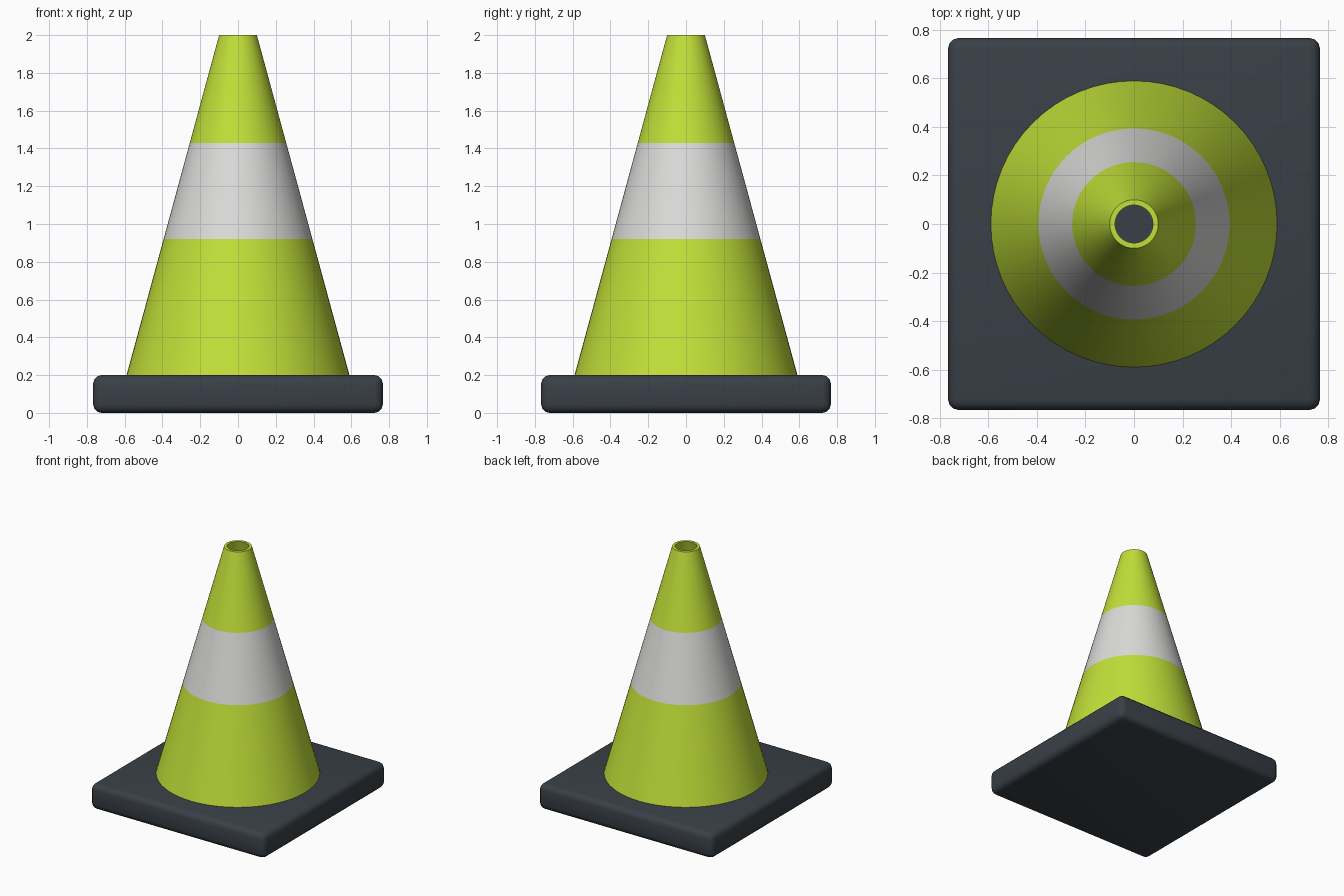
import bpy, bmesh, math

if "Cube" in bpy.data.objects:
    bpy.data.objects.remove(bpy.data.objects["Cube"], do_unlink=True)


def material(name, rgb):
    m = bpy.data.materials.new(name)
    m.use_nodes = True
    m.diffuse_color = (*rgb, 1)
    bsdf = m.node_tree.nodes["Principled BSDF"]
    bsdf.inputs["Base Color"].default_value = (*rgb, 1)
    bsdf.inputs["Roughness"].default_value = 0.6
    return m


lime = material("lime", (0.54, 0.74, 0.04))
white = material("reflective_white", (0.71, 0.72, 0.70))
rubber = material("dark_rubber", (0.041, 0.051, 0.062))

BASE_TOP, TOP = 0.2, 2.0
BAND_LOW, BAND_HIGH = 0.92, 1.43
WALL = 0.022
SIDES = 64


def cone_radius(z):
    return 0.59 + (0.10 - 0.59) * (z - BASE_TOP) / (TOP - BASE_TOP)


def smooth(obj, angle):
    bpy.ops.object.select_all(action="DESELECT")
    obj.select_set(True)
    bpy.context.view_layer.objects.active = obj
    bpy.ops.object.shade_smooth_by_angle(angle=math.radians(angle))


# Square base slab with rounded edges
bpy.ops.mesh.primitive_cube_add(size=1, location=(0, 0, BASE_TOP / 2))
base = bpy.context.object
base.name = "base"
base.scale = (1.534, 1.534, BASE_TOP)
bpy.ops.object.transform_apply(location=False, rotation=False, scale=True)
base.data.materials.append(rubber)
bevel = base.modifiers.new("rounded_edges", "BEVEL")
bevel.width = 0.045
bevel.segments = 3
bpy.ops.object.modifier_apply(modifier=bevel.name)
smooth(base, 35)

# Hollow cone: outer wall with band rings, rim, then inner wall
outer = [(cone_radius(z), z) for z in (BASE_TOP, BAND_LOW, BAND_HIGH, TOP)]
inner = [(cone_radius(z) - WALL, z) for z in (TOP, BASE_TOP)]
bm = bmesh.new()
rings = []
for r, z in outer + inner:
    angles = [math.tau * i / SIDES for i in range(SIDES)]
    rings.append([bm.verts.new((r * math.cos(a), r * math.sin(a), z)) for a in angles])
for level, (low, high) in enumerate(zip(rings, rings[1:])):
    for i in range(SIDES):
        j = (i + 1) % SIDES
        face = bm.faces.new((low[i], low[j], high[j], high[i]))
        face.material_index = 1 if level == 1 else 0
mesh = bpy.data.meshes.new("cone")
bm.to_mesh(mesh)
bm.free()
cone = bpy.data.objects.new("cone", mesh)
bpy.context.collection.objects.link(cone)
mesh.materials.append(lime)
mesh.materials.append(white)
smooth(cone, 40)
